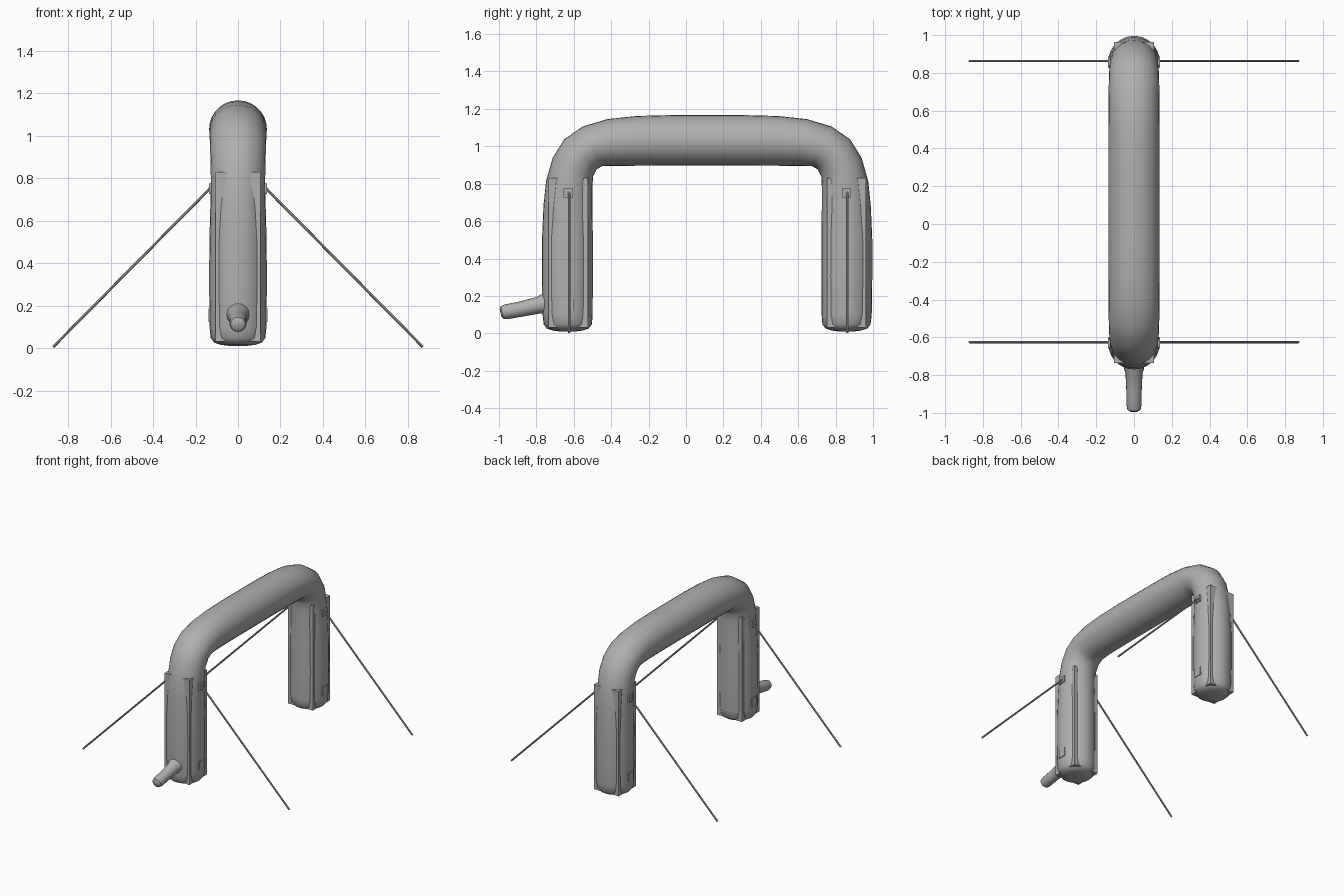
import bpy, bmesh, math
from mathutils import Vector

if "Cube" in bpy.data.objects:
    bpy.data.objects.remove(bpy.data.objects["Cube"])

grey = bpy.data.materials.new("grey_fabric")
grey.diffuse_color = (0.43, 0.43, 0.43, 1)
grey.use_nodes = True
grey.node_tree.nodes["Principled BSDF"].inputs["Base Color"].default_value = grey.diffuse_color

MID = 0.113          # centre of the arch along y
LEGS = (-0.63, 0.858)  # leg centres along y


def finish(name, bm, smooth=True):
    bmesh.ops.recalc_face_normals(bm, faces=bm.faces)
    mesh = bpy.data.meshes.new(name)
    bm.to_mesh(mesh)
    bm.free()
    mesh.materials.append(grey)
    obj = bpy.data.objects.new(name, mesh)
    bpy.context.collection.objects.link(obj)
    if smooth:
        bpy.ops.object.select_all(action='DESELECT')
        obj.select_set(True)
        bpy.context.view_layer.objects.active = obj
        bpy.ops.object.shade_smooth_by_angle(angle=math.radians(40))
    return obj


def loft(name, path, sides):
    """Skin elliptical rings; path = (y, z, in-plane radius, x radius, tangent)."""
    bm = bmesh.new()
    rings = []
    for y, z, r, rx, t in path:
        n = Vector((0, -t[1], t[0])).normalized()
        ring = []
        for i in range(sides):
            a = 2 * math.pi * i / sides
            ring.append(bm.verts.new(Vector((rx * math.cos(a), y, z)) + n * r * math.sin(a)))
        rings.append(ring)
    for a, b in zip(rings, rings[1:]):
        for i in range(sides):
            j = (i + 1) % sides
            bm.faces.new((a[i], a[j], b[j], b[i]))
    bm.faces.new(rings[0])
    bm.faces.new(rings[-1])
    return finish(name, bm)


def box(name, centre, size):
    bm = bmesh.new()
    bmesh.ops.create_cube(bm, size=1)
    for v in bm.verts:
        v.co = Vector(centre) + Vector([c * s for c, s in zip(v.co, size)])
    return finish(name, bm, False)


# Inflated arch: half the centre line (y, z, radius, x radius, angle), then mirrored
half = [(-0.632, 0.010, 0.040, 0.040, 90), (-0.632, 0.015, 0.080, 0.080, 90),
        (-0.632, 0.026, 0.112, 0.112, 90), (-0.632, 0.048, 0.129, 0.129, 90),
        (-0.633, 0.10, 0.134, 0.134, 90), (-0.634, 0.30, 0.136, 0.136, 90),
        (-0.634, 0.50, 0.136, 0.135, 90), (-0.631, 0.68, 0.131, 0.130, 89),
        (-0.624, 0.80, 0.125, 0.128, 83), (-0.605, 0.888, 0.119, 0.130, 65),
        (-0.565, 0.957, 0.118, 0.132, 47), (-0.500, 1.000, 0.118, 0.134, 26),
        (-0.400, 1.020, 0.127, 0.135, 9), (-0.260, 1.029, 0.133, 0.136, 3),
        (-0.07, 1.032, 0.135, 0.136, 0)]
path = [(y, z, r, rx, (math.cos(math.radians(a)), math.sin(math.radians(a))))
        for y, z, r, rx, a in half]
path += [(2 * MID - y, z, r, rx, (t[0], -t[1])) for y, z, r, rx, t in reversed(path)]
loft("inflated_arch", path, 28)

# Air inlet hose with a flared root and a rounded tip
tan = Vector((-0.97, -0.22)).normalized()
loft("air_inlet", [(y, z, r, r, tan) for y, z, r in (
    (-0.72, 0.164, 0.056), (-0.765, 0.156, 0.053), (-0.79, 0.150, 0.045),
    (-0.88, 0.130, 0.041), (-0.96, 0.115, 0.040), (-0.982, 0.111, 0.035),
    (-0.992, 0.109, 0.020))], 16)


# Guy rope as a thin cylinder between two points
def rope(name, a, b, radius):
    bm = bmesh.new()
    d = b - a
    bmesh.ops.create_cone(bm, cap_ends=True, segments=8, radius1=radius,
                          radius2=radius, depth=d.length)
    rot = d.to_track_quat('Z', 'Y')
    for v in bm.verts:
        v.co = rot @ v.co + (a + b) / 2
    finish(name, bm)


for y, end in zip(LEGS, ("front", "back")):
    # Square sleeve that the leg bulges through
    box(end + "_leg_sleeve", (0, y, 0.43), (0.21, 0.21, 0.80))
    for s, side in ((-1, "left"), (1, "right")):
        tag = end + "_" + side
        rope(tag + "_guy_rope", Vector((s * 0.122, y + 0.005, 0.762)),
             Vector((s * 0.871, y + 0.005, 0.005)), 0.0065)
        # Reinforcing patches on the outer sides
        box(tag + "_rope_patch", (s * 0.129, y, 0.75), (0.016, 0.05, 0.05))
        box(tag + "_lower_patch", (s * 0.130, y, 0.155), (0.016, 0.06, 0.065))
